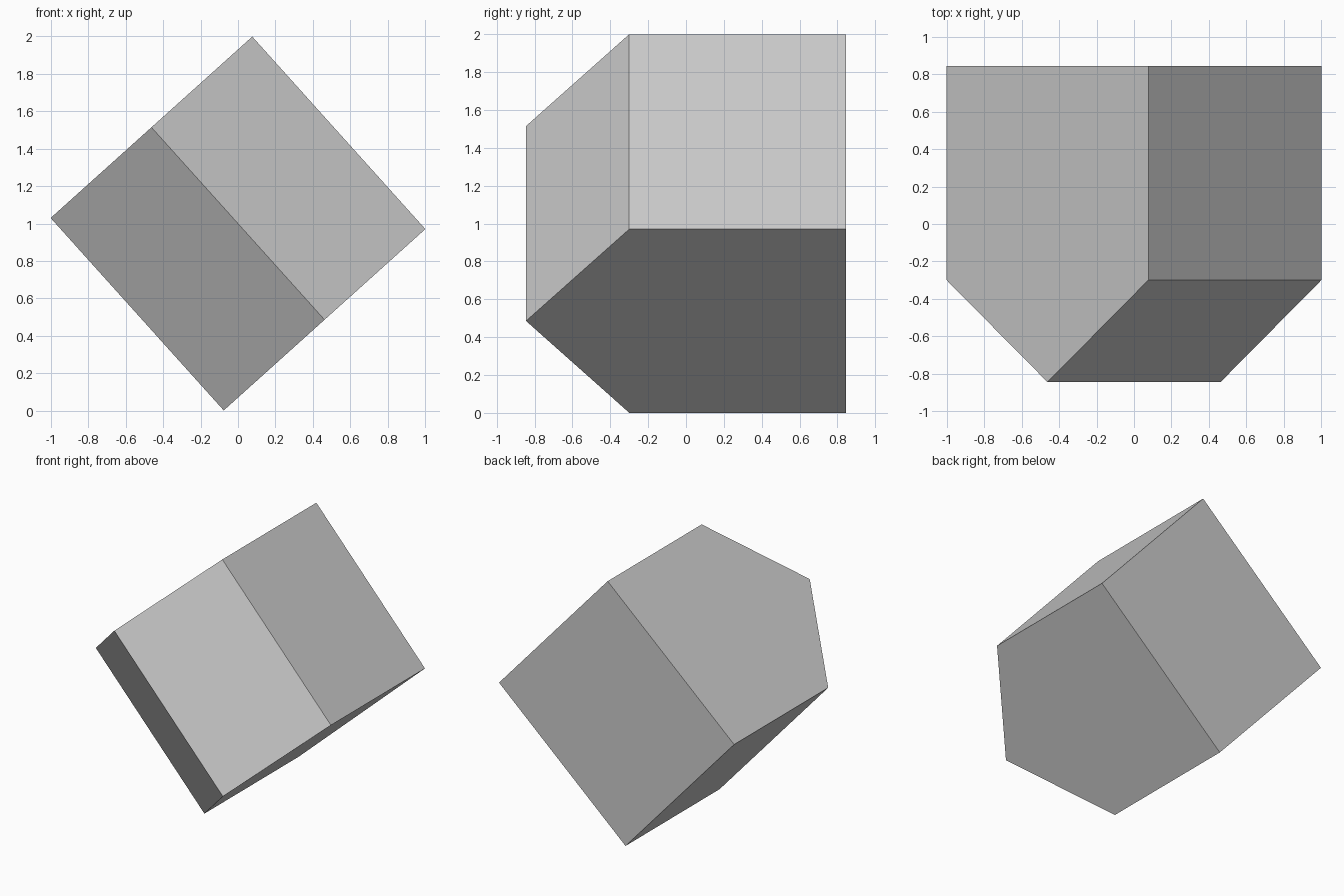
import bpy, bmesh
from math import radians
from mathutils import Matrix

if "Cube" in bpy.data.objects:
    bpy.data.objects.remove(bpy.data.objects["Cube"])

HALF_W, HALF_L = 0.725, 0.692      # half width of the profile, half length of the prism
BACK, SHOULDER, APEX = 0.845, -0.30, -0.845

# House-shaped cross-section
profile = [(-HALF_W, BACK), (-HALF_W, SHOULDER), (0, APEX),
           (HALF_W, SHOULDER), (HALF_W, BACK)]

bm = bmesh.new()
base = bm.faces.new([bm.verts.new((x, y, -HALF_L)) for x, y in profile])

# Extrude into a closed prism
ext = bmesh.ops.extrude_face_region(bm, geom=[base], use_keep_orig=True)
top = [v for v in ext["geom"] if isinstance(v, bmesh.types.BMVert)]
bmesh.ops.translate(bm, verts=top, vec=(0, 0, 2 * HALF_L))
bmesh.ops.recalc_face_normals(bm, faces=bm.faces[:])

# Tilt the prism so it balances on one edge
tilt = Matrix.Translation((0, 0, 1)) @ Matrix.Rotation(radians(-41.97), 4, 'Y')
bmesh.ops.transform(bm, matrix=tilt, verts=bm.verts[:])

mesh = bpy.data.meshes.new("tilted_pentagonal_prism")
bm.to_mesh(mesh)
bm.free()
prism = bpy.data.objects.new("tilted_pentagonal_prism", mesh)
bpy.context.collection.objects.link(prism)
